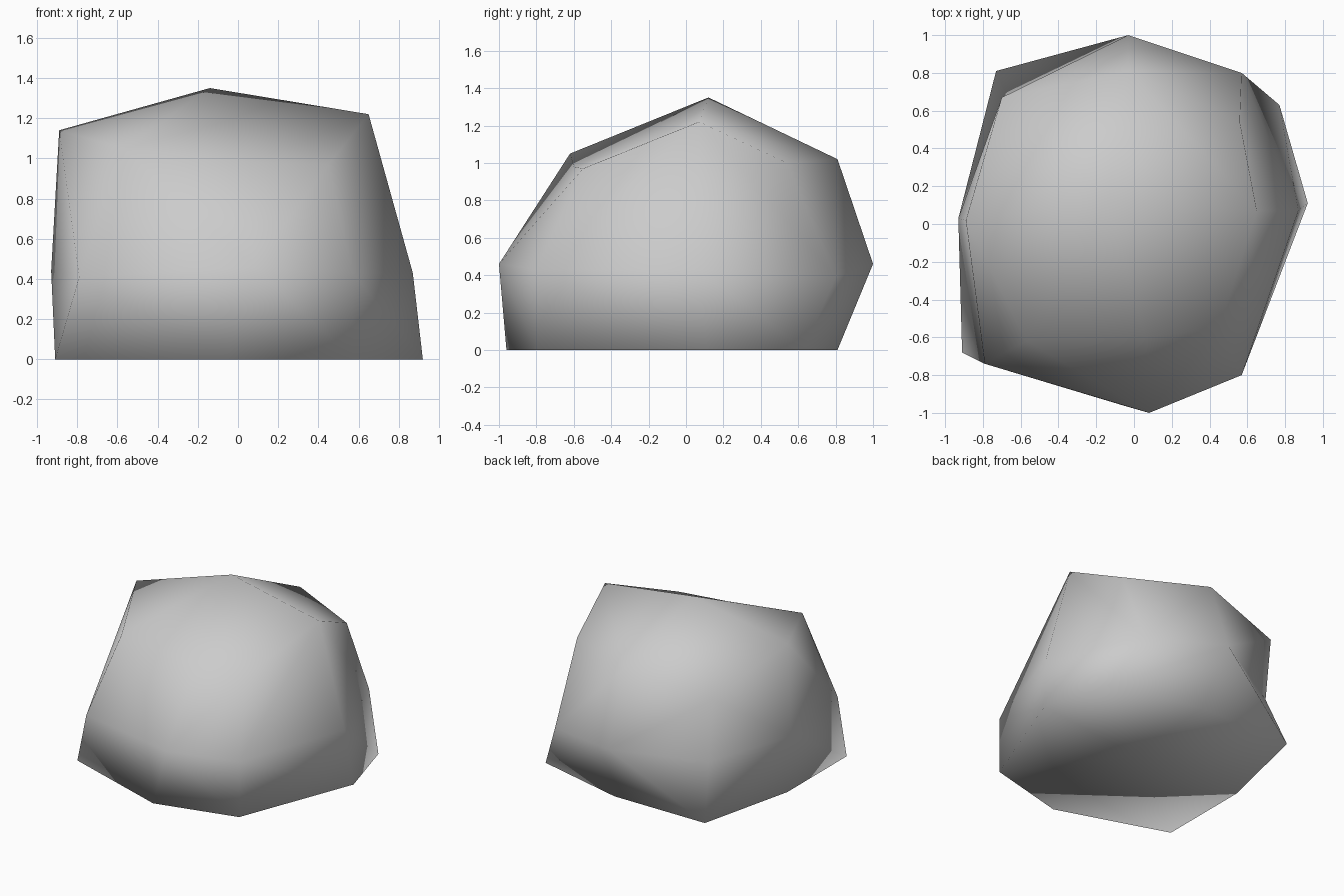
import bpy
import bmesh
from mathutils import Vector

# Remove the default cube if the scene has it
default_cube = bpy.data.objects.get("Cube")
if default_cube:
    bpy.data.objects.remove(default_cube, do_unlink=True)


def make_material(name, colour):
    material = bpy.data.materials.new(name)
    material.use_nodes = True
    material.diffuse_color = colour
    shader = material.node_tree.nodes["Principled BSDF"]
    shader.inputs["Base Color"].default_value = colour
    shader.inputs["Roughness"].default_value = 0.9
    return material


# Rings of the boulder in hundredths, each starting at the front right
# corner and running counterclockwise when seen from above
base_ring = [(-91, -68, 0), (-6, -96, 0), (57, -80, 0), (92, 11, 0),
             (77, 63, 0), (5, 81, 0), (-73, 81, 0), (-91, 5, 0)]
belly_ring = [(-79, -74, 41), (8, -100, 46), (57, -80, 43), (87, 7, 43),
              (57, 80, 39), (-3, 100, 46), (-66, 66, 40), (-93, 3, 44)]
shoulder_ring = [(-57, -62, 105), (6, -60, 98), (45, -55, 97), (65, 7, 122),
                 (56, 54, 100), (-3, 81, 102), (-70, 67, 90), (-89, 2, 114)]
peak_point = (-14, 12, 135)
core = Vector((0, 0, 0.5))

bm = bmesh.new()


def add_point(point):
    return bm.verts.new(Vector(point) / 100)


def add_facet(a, b, c, d):
    """Split a four-sided facet along the diagonal that bulges outward."""
    first = ((a.co + c.co) / 2 - core).length
    second = ((b.co + d.co) / 2 - core).length
    if first >= second:
        triangles = ((a, b, c), (a, c, d))
    else:
        triangles = ((a, b, d), (b, c, d))
    for triangle in triangles:
        bm.faces.new(triangle)


rings = [[add_point(point) for point in ring]
         for ring in (base_ring, belly_ring, shoulder_ring)]
count = len(base_ring)

# Side walls between neighbouring rings
for lower, upper in zip(rings, rings[1:]):
    for i in range(count):
        j = (i + 1) % count
        add_facet(lower[i], lower[j], upper[j], upper[i])

# Crown: one facet for each corner, meeting at the peak
peak = add_point(peak_point)
crown = rings[-1]
for i in range(0, count, 2):
    add_facet(crown[i - 1], crown[i], crown[i + 1], peak)

# Flat underside, fanned from its middle
middle = add_point((0, 0, 0))
for i in range(count):
    bm.faces.new((rings[0][(i + 1) % count], rings[0][i], middle))

bmesh.ops.recalc_face_normals(bm, faces=bm.faces)
for face in bm.faces:
    face.smooth = True

mesh = bpy.data.meshes.new("boulder")
bm.to_mesh(mesh)
bm.free()
mesh.materials.append(make_material("stone grey", (0.6, 0.6, 0.6, 1)))
boulder = bpy.data.objects.new("boulder", mesh)
bpy.context.collection.objects.link(boulder)
